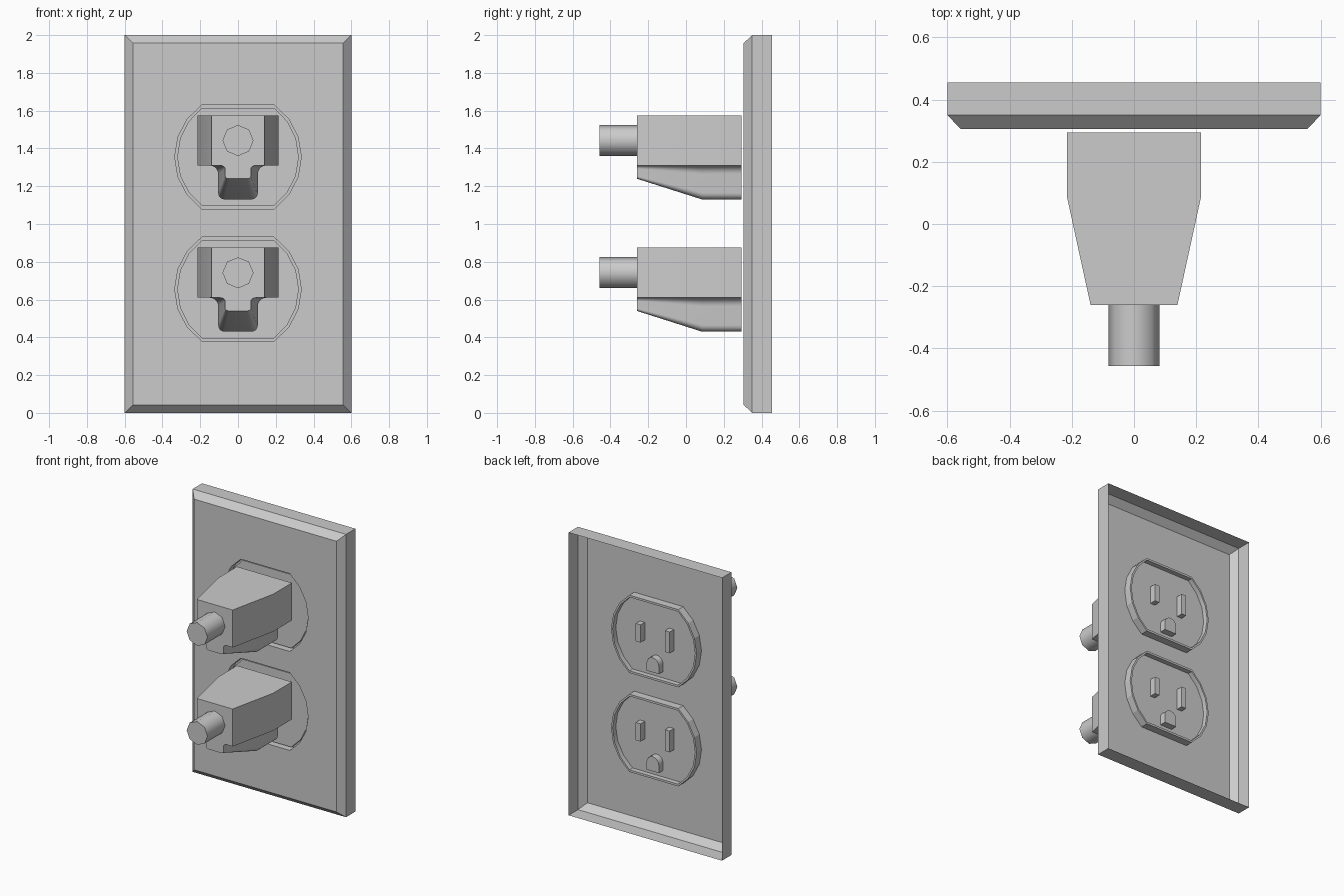
import bpy, bmesh, math
from mathutils import Vector

cube = bpy.data.objects.get("Cube")
if cube:
    bpy.data.objects.remove(cube, do_unlink=True)

grey = bpy.data.materials.new("plain grey")
grey.use_nodes = True
COLOUR = (0.6, 0.6, 0.6, 1)
grey.diffuse_color = COLOUR
grey.node_tree.nodes["Principled BSDF"].inputs["Base Color"].default_value = COLOUR

FRONT, BACK = 0.305, 0.455      # plate depth
RIM, FACE, POCKET = 0.36, 0.325, 0.372
OUTLETS = {"upper": 1.355, "lower": 0.655}


def finish(bm, name, smooth=True):
    """Turn a bmesh into a named, coloured object."""
    mesh = bpy.data.meshes.new(name)
    bm.to_mesh(mesh)
    bm.free()
    mesh.materials.append(grey)
    obj = bpy.data.objects.new(name, mesh)
    bpy.context.collection.objects.link(obj)
    if smooth:
        bpy.ops.object.select_all(action="DESELECT")
        obj.select_set(True)
        bpy.context.view_layer.objects.active = obj
        bpy.ops.object.shade_smooth_by_angle(angle=math.radians(35))
    return obj


def ring(bm, points, y):
    """A loop of vertices in a plane of constant depth."""
    return [bm.verts.new((x, y, z)) for x, z in points]


def bridge(bm, a, b):
    """Join two loops of equal length with quads."""
    n = len(a)
    for i in range(n):
        bm.faces.new((a[i], a[(i + 1) % n], b[(i + 1) % n], b[i]))


def fill(bm, loops):
    """Flat sheet bounded by the first loop, with the others as holes."""
    edges = []
    for loop in loops:
        for i, v in enumerate(loop):
            w = loop[(i + 1) % len(loop)]
            edges.append(bm.edges.get((v, w)) or bm.edges.new((v, w)))
    bmesh.ops.triangle_fill(bm, edges=edges, use_beauty=True, normal=Vector((0, -1, 0)))


def rect(x0, x1, z0, z1):
    return [(x0, z0), (x1, z0), (x1, z1), (x0, z1)]


def arc(cx, cz, r, start, end, steps):
    angles = [math.radians(start + (end - start) * i / steps) for i in range(steps + 1)]
    return [(cx + r * math.cos(a), cz + r * math.sin(a)) for a in angles]


def outlet_outline(cz, r, half_height):
    """Round outline with flat top and bottom."""
    a = math.degrees(math.asin(half_height / r))
    return arc(0, cz, r, -a, a, 6) + arc(0, cz, r, 180 - a, 180 + a, 6)


# Wall plate: open-backed shell with bevelled front and two flanged openings
bm = bmesh.new()
back = ring(bm, rect(-0.6, 0.6, 0, 2), BACK)
side = ring(bm, rect(-0.6, 0.6, 0, 2), 0.35)
front = ring(bm, rect(-0.557, 0.557, 0.043, 1.957), FRONT)
bridge(bm, back, side)
bridge(bm, side, front)
openings = []
for cz in OUTLETS.values():
    outline = outlet_outline(cz, 0.335, 0.275)
    edge = ring(bm, outline, FRONT)
    bridge(bm, edge, ring(bm, outline, RIM))
    openings.append(edge)
fill(bm, [front] + openings)
bmesh.ops.recalc_face_normals(bm, faces=bm.faces[:])
if sum(f.normal.y * f.calc_area() for f in bm.faces) > 0:
    bmesh.ops.reverse_faces(bm, faces=bm.faces[:])
finish(bm, "wall_plate", smooth=False)


def make_outlet(name, cz):
    """Recessed receptacle face with two blade slots and a ground hole."""
    bm = bmesh.new()
    outline = outlet_outline(cz, 0.322, 0.26)
    outer = ring(bm, outlet_outline(cz, 0.335, 0.275), RIM)
    lip = ring(bm, outline, RIM)
    edge = ring(bm, outline, FACE)
    bridge(bm, outer, lip)
    bridge(bm, lip, edge)
    slots = [rect(0.095, 0.133, cz - 0.03, cz + 0.095),
             rect(-0.133, -0.095, cz - 0.045, cz + 0.105),
             [(-0.048, cz - 0.215), (0.048, cz - 0.215)]
             + arc(0, cz - 0.16, 0.048, 0, 180, 8)]
    holes = []
    for points in slots:
        mouth, floor = ring(bm, points, FACE), ring(bm, points, POCKET)
        bridge(bm, mouth, floor)
        bm.faces.new(floor)
        holes.append(mouth)
    fill(bm, [edge] + holes)
    bmesh.ops.recalc_face_normals(bm, faces=bm.faces[:])
    if sum(f.normal.y * f.calc_area() for f in bm.faces) > 0:
        bmesh.ops.reverse_faces(bm, faces=bm.faces[:])
    finish(bm, name)


def make_plug(name, cz):
    """Plug body lofted through three sections, tapering to the front."""
    shoulder = cz - 0.045
    half = [(0.215, 0.265), (0.215, 0)]
    half += arc(0.15, -0.045, 0.045, 90, 180, 5)
    half += arc(0.07, -0.145, 0.035, 0, -90, 5)
    profile = half + [(-x, z) for x, z in reversed(half)]
    bm = bmesh.new()
    sections = []
    for y, width, drop in ((0.295, 1, 1), (0.085, 1, 1), (-0.26, 0.65, 0.39)):
        pts = [(x * width, shoulder + (z if z > 0 else z * drop)) for x, z in profile]
        sections.append(ring(bm, pts, y))
    for a, b in zip(sections, sections[1:]):
        bridge(bm, a, b)
    bm.faces.new(sections[0])
    bm.faces.new(sections[-1])
    bmesh.ops.recalc_face_normals(bm, faces=bm.faces[:])
    finish(bm, name)


def make_cord(name, cz):
    """Short eight-sided cord stub."""
    bm = bmesh.new()
    points = arc(0, cz + 0.087, 0.082, 0, 315, 7)
    a, b = ring(bm, points, -0.26), ring(bm, points, -0.457)
    bridge(bm, a, b)
    bm.faces.new(a)
    bm.faces.new(b)
    bmesh.ops.recalc_face_normals(bm, faces=bm.faces[:])
    obj = finish(bm, name, smooth=False)
    # Round sides, flat ends
    for p in obj.data.polygons:
        p.use_smooth = len(p.vertices) == 4
    for e in obj.data.edges:
        va, vb = (obj.data.vertices[i].co for i in e.vertices)
        e.use_edge_sharp = abs(va.y - vb.y) < 0.01


for level, centre in OUTLETS.items():
    make_outlet(level + "_outlet", centre)
    make_plug(level + "_plug", centre)
    make_cord(level + "_cord", centre)
